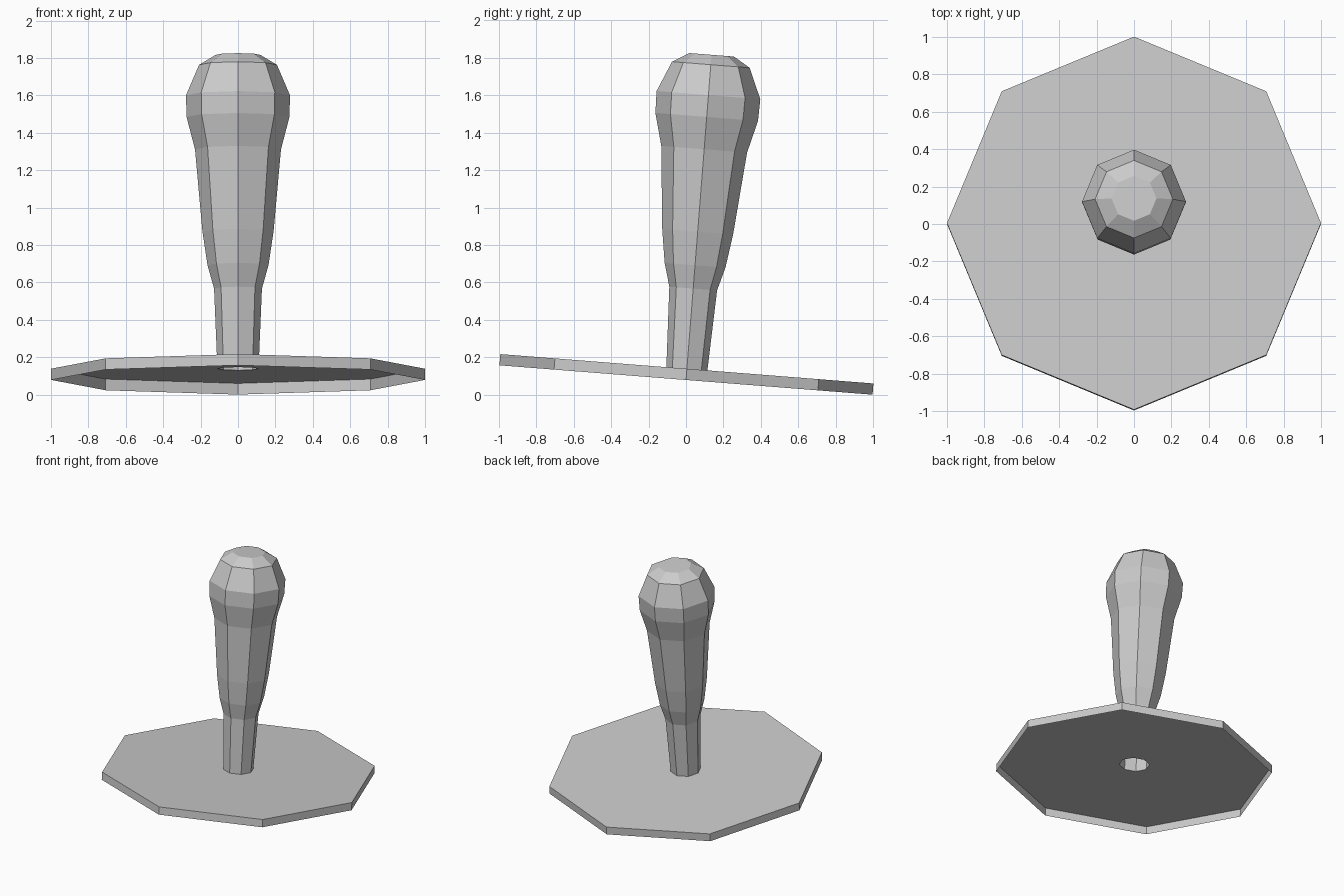
import bpy
import bmesh
from math import sin, cos, tau, radians
from mathutils import Matrix

cube = bpy.data.objects.get("Cube")
if cube:
    bpy.data.objects.remove(cube, do_unlink=True)

SIDES = 8
TILT = radians(4.5)

# Single grey colour
grey = bpy.data.materials.new("plain_grey")
grey.use_nodes = True
colour = (0.6, 0.6, 0.6, 1)
grey.diffuse_color = colour
grey.node_tree.nodes["Principled BSDF"].inputs["Base Color"].default_value = colour


def turned_part(name, profile, capped=False):
    """Sweep (radius, height) points around the axis, then lean the part back."""
    bm = bmesh.new()
    rings = []
    for r, h in profile:
        angles = [tau * i / SIDES for i in range(SIDES)]
        rings.append([bm.verts.new((r * cos(a), r * sin(a), h)) for a in angles])
    for low, high in zip(rings, rings[1:]):
        for i in range(SIDES):
            j = (i + 1) % SIDES
            bm.faces.new((low[i], low[j], high[j], high[i]))
    if capped:
        bm.faces.new(rings[-1])
    lean = Matrix.Translation((0, 0, sin(TILT))) @ Matrix.Rotation(-TILT, 4, "X")
    bm.transform(lean)
    mesh = bpy.data.meshes.new(name)
    bm.to_mesh(mesh)
    bm.free()
    mesh.materials.append(grey)
    obj = bpy.data.objects.new(name, mesh)
    bpy.context.collection.objects.link(obj)
    return obj


NECK, PLATE_TOP = 0.11, 0.06

# Base plate: shallow open-bottomed tray with a hole under the handle
turned_part("base_plate", [(1, 0), (1, PLATE_TOP), (NECK, PLATE_TOP)])

# Handle: slim neck, flaring grip and rounded knob with a flat top
turned_part("handle", [
    (NECK, PLATE_TOP), (0.128, 0.49), (0.163, 0.615), (0.19, 0.795),
    (0.23, 1.237), (0.275, 1.41), (0.278, 1.527), (0.208, 1.69), (0.12, 1.743),
], capped=True)
